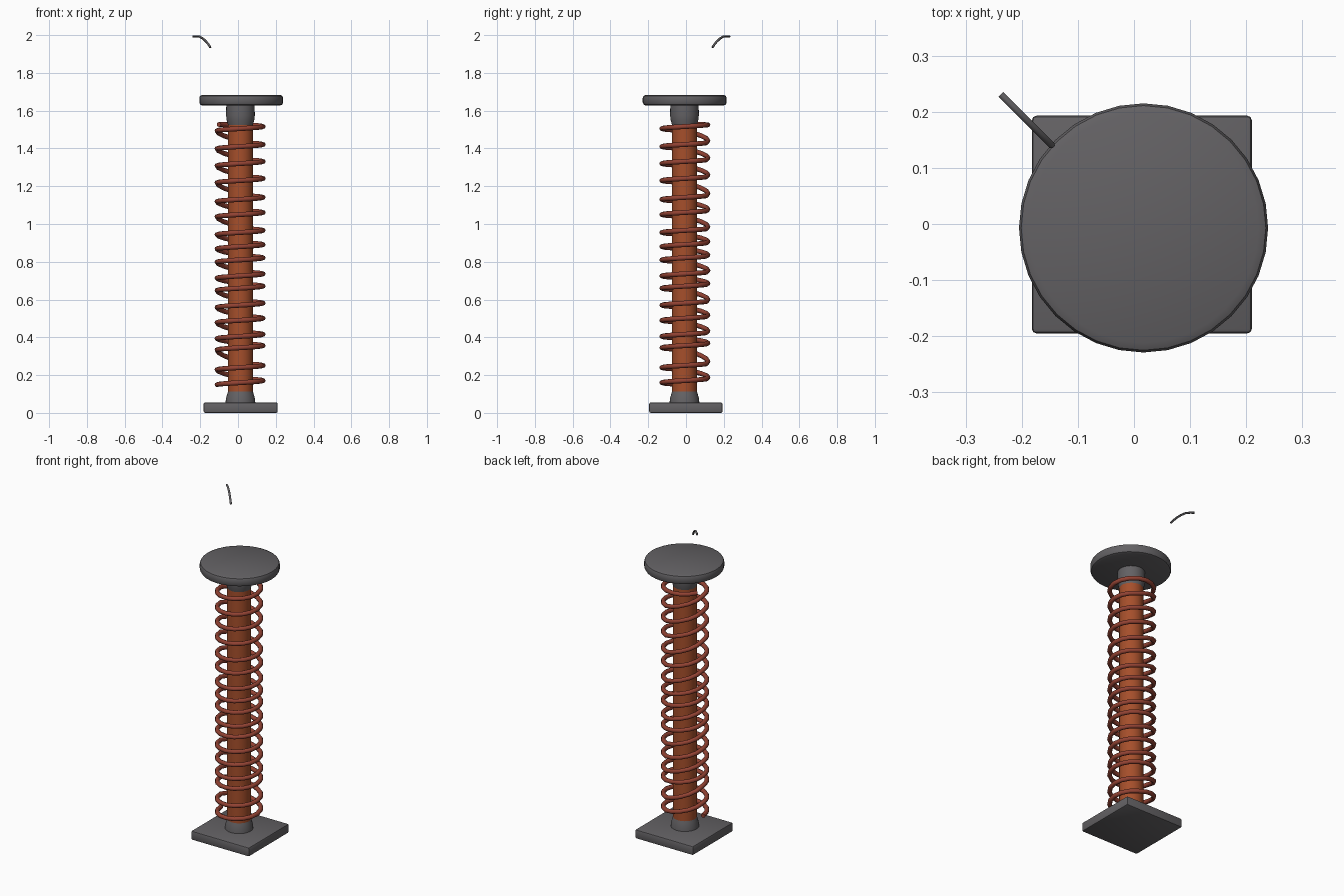
import bpy, bmesh, math
from mathutils import Vector

if "Cube" in bpy.data.objects:
    bpy.data.objects.remove(bpy.data.objects["Cube"], do_unlink=True)

CX, CY = 0.013, -0.008


def material(name, color):
    m = bpy.data.materials.new(name)
    m.use_nodes = True
    m.diffuse_color = (*color, 1)
    bsdf = m.node_tree.nodes["Principled BSDF"]
    bsdf.inputs["Base Color"].default_value = (*color, 1)
    bsdf.inputs["Roughness"].default_value = 0.7
    return m


grey = material("dark grey metal", (0.125, 0.12, 0.127))
orange = material("burnt orange", (0.38, 0.078, 0.024))
red = material("rust red", (0.29, 0.055, 0.033))


def finish(name, bm, mat, angle=40):
    bmesh.ops.recalc_face_normals(bm, faces=bm.faces)
    me = bpy.data.meshes.new(name)
    bm.to_mesh(me)
    bm.free()
    me.materials.append(mat)
    ob = bpy.data.objects.new(name, me)
    bpy.context.collection.objects.link(ob)
    bpy.ops.object.select_all(action="DESELECT")
    ob.select_set(True)
    bpy.context.view_layer.objects.active = ob
    bpy.ops.object.shade_smooth_by_angle(angle=math.radians(angle))
    return ob


def lathe(name, profile, mat, cx=CX, cy=CY, sides=32):
    """Spin a (radius, z) profile into a capped solid."""
    bm = bmesh.new()
    rings = [[bm.verts.new((cx + r * math.cos(math.tau * i / sides),
                            cy + r * math.sin(math.tau * i / sides), z))
              for i in range(sides)] for r, z in profile]
    for a, b in zip(rings, rings[1:]):
        for i in range(sides):
            j = (i + 1) % sides
            bm.faces.new((a[i], a[j], b[j], b[i]))
    bm.faces.new(rings[0][::-1])
    bm.faces.new(rings[-1])
    return finish(name, bm, mat)


def tube(name, path, radius, mat, sides=8):
    """Sweep a round section along a path, keeping z as the up reference."""
    bm = bmesh.new()
    rings = []
    for k, p in enumerate(path):
        t = (path[min(k + 1, len(path) - 1)] - path[max(k - 1, 0)]).normalized()
        side = t.cross(Vector((0, 0, 1))).normalized()
        up = side.cross(t)
        rings.append([bm.verts.new(p + radius * (math.cos(a) * side + math.sin(a) * up))
                      for a in (math.tau * i / sides for i in range(sides))])
    for a, b in zip(rings, rings[1:]):
        for i in range(sides):
            j = (i + 1) % sides
            bm.faces.new((a[i], a[j], b[j], b[i]))
    bm.faces.new(rings[0])
    bm.faces.new(rings[-1])
    return finish(name, bm, mat, 60)


# Square base plate
bm = bmesh.new()
bmesh.ops.create_cube(bm, size=1)
bmesh.ops.scale(bm, vec=(0.392, 0.388, 0.055), verts=bm.verts)
bmesh.ops.translate(bm, vec=(0.014, -0.001, 0.0275), verts=bm.verts)
bmesh.ops.bevel(bm, geom=bm.edges[:], offset=0.008, segments=2, affect="EDGES", profile=0.5)
finish("base_plate", bm, grey)

# Round top plate
lathe("top_plate", [(0.205, 1.627), (0.217, 1.632), (0.222, 1.642), (0.222, 1.668),
                    (0.218, 1.678), (0.205, 1.684)], grey, 0.017, -0.007)

# Central rod with its collars
lathe("rod", [(0.066, 0.1), (0.066, 1.54)], orange)
lathe("lower_collar", [(0.079, 0.05), (0.077, 0.075), (0.07, 0.1), (0.066, 0.112)], grey)
lathe("upper_collar", [(0.066, 1.525), (0.073, 1.55), (0.076, 1.575), (0.075, 1.632)], grey)

# Coil spring: uneven height of each turn at the front
turns = [0.16, 0.24, 0.345, 0.405, 0.49, 0.57, 0.66, 0.725, 0.81,
         0.88, 0.955, 1.05, 1.13, 1.23, 1.32, 1.41, 1.505]
STEPS, COIL_R, RISE = 16, 0.122, 0.011
path = []
for n, z in enumerate(turns):
    start, end = z - RISE, z + 2 * RISE
    following = turns[n + 1] - RISE if n + 1 < len(turns) else end
    for s in range(STEPS):
        f = s / STEPS
        if f < 0.7:
            h = start + (end - start) * f / 0.75
        else:
            g = (f - 0.7) / 0.3
            low = start + (end - start) * 0.7 / 0.75
            h = low + (following - low) * g
        a = math.pi + math.tau * f
        path.append(Vector((0.011 + COIL_R * math.cos(a), -0.006 + COIL_R * math.sin(a), h)))
tube("coil_spring", path, 0.013, red)

# Small loose curved wire above the top plate
wire = [(-0.237, 1.992), (-0.222, 1.994), (-0.203, 1.992), (-0.185, 1.981),
        (-0.168, 1.965), (-0.155, 1.949), (-0.146, 1.934)]
tube("loose_wire", [Vector((x, -x - 0.006, z)) for x, z in wire], 0.006, grey, 6)
